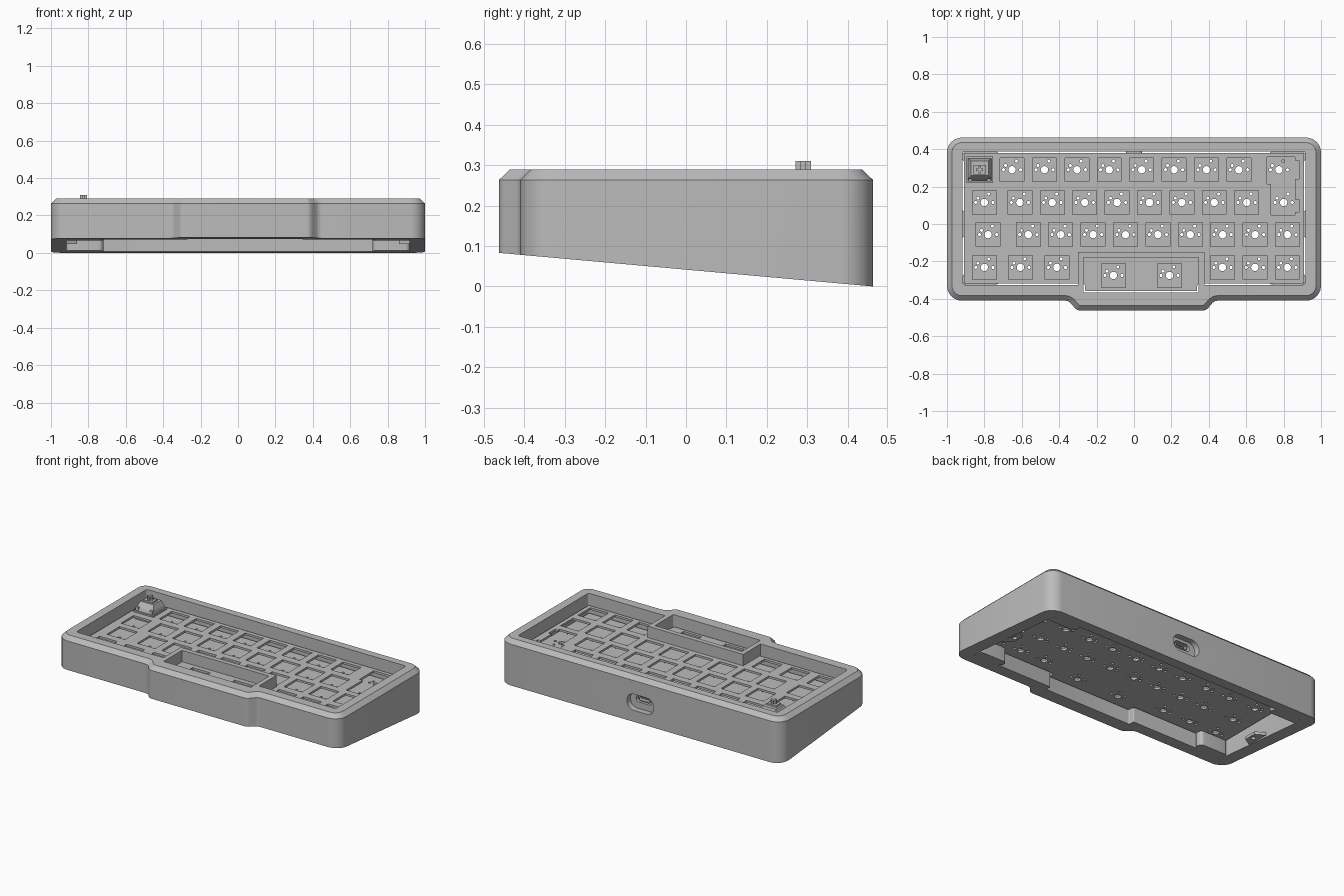
import bpy, bmesh, math
from mathutils import Vector

old = bpy.data.objects.get("Cube")
if old:
    bpy.data.objects.remove(old)

grey = bpy.data.materials.new("case_grey")
grey.use_nodes = True
grey.diffuse_color = (0.5, 0.5, 0.5, 1)
grey.node_tree.nodes["Principled BSDF"].inputs["Base Color"].default_value = (0.5, 0.5, 0.5, 1)


# ---------- helpers ----------
def add_object(name, mesh):
    ob = bpy.data.objects.new(name, mesh)
    bpy.context.scene.collection.objects.link(ob)
    mesh.materials.clear()
    mesh.materials.append(grey)
    return ob


def smooth(ob):
    bpy.ops.object.select_all(action='DESELECT')
    ob.select_set(True)
    bpy.context.view_layer.objects.active = ob
    bpy.ops.object.shade_smooth_by_angle(angle=math.radians(28))


def outline(corners, inset=0.0, steps=6):
    """Rounded counter-clockwise outline from (x, y, radius), moved inward by inset."""
    n, moved, out = len(corners), [], []
    pts = [Vector(c[:2]) for c in corners]
    for i, p in enumerate(pts):
        a, b = (p - pts[i - 1]).normalized(), (pts[(i + 1) % n] - p).normalized()
        na, nb = Vector((-a.y, a.x)), Vector((-b.y, b.x))
        moved.append(p + (na + nb) * inset / (1 + na.dot(nb)))
    for i, p in enumerate(moved):
        to_a = (moved[i - 1] - p).normalized()
        to_b = (moved[(i + 1) % n] - p).normalized()
        convex = to_a.x * to_b.y - to_a.y * to_b.x < 0
        r = max(corners[i][2] + (-inset if convex else inset), 0.004)
        half = to_a.angle(to_b) / 2
        centre = p + (to_a + to_b).normalized() * r / math.sin(half)
        reach = r / math.tan(half)
        s = (p + to_a * reach - centre).normalized()
        e = (p + to_b * reach - centre).normalized()
        out += [tuple(centre + s.slerp(e, k / steps).normalized() * r) for k in range(steps + 1)]
    return out


def rect(x0, x1, y0, y1, r=0.0):
    if r:
        return outline([(x0, y0, r), (x1, y0, r), (x1, y1, r), (x0, y1, r)])
    return [(x0, y0), (x1, y0), (x1, y1), (x0, y1)]


def square(x, y, w, h=None):
    h = h or w
    return rect(x - w / 2, x + w / 2, y - h / 2, y + h / 2)


def circle(x, y, r, n=12):
    return [(x + r * math.cos(math.tau * k / n), y + r * math.sin(math.tau * k / n)) for k in range(n)]


def loft(name, loops):
    """Closed solid through loops of 3D points."""
    bm = bmesh.new()
    rings = [[bm.verts.new(p) for p in loop] for loop in loops]
    n = len(rings[0])
    for lo, hi in zip(rings, rings[1:]):
        for i in range(n):
            j = (i + 1) % n
            bm.faces.new((lo[i], lo[j], hi[j], hi[i]))
    bm.faces.new(rings[0][::-1])
    bm.faces.new(rings[-1])
    bmesh.ops.recalc_face_normals(bm, faces=bm.faces)
    mesh = bpy.data.meshes.new(name)
    bm.to_mesh(mesh)
    bm.free()
    return add_object(name, mesh)


def prism(name, pts, z0, z1):
    return loft(name, [[(x, y, z) for x, y in pts] for z in (z0, z1)])


def sheet(name, loops, z0, z1):
    """Flat board: first loop is the edge, the rest are holes."""
    cu = bpy.data.curves.new(name, 'CURVE')
    cu.dimensions, cu.fill_mode, cu.extrude = '2D', 'BOTH', (z1 - z0) / 2
    for loop in loops:
        sp = cu.splines.new('POLY')
        sp.points.add(len(loop) - 1)
        for pt, (x, y) in zip(sp.points, loop):
            pt.co = (x, y, 0, 1)
        sp.use_cyclic_u, sp.use_smooth = True, False
    temp = bpy.data.objects.new("temp", cu)
    bpy.context.scene.collection.objects.link(temp)
    dg = bpy.context.evaluated_depsgraph_get()
    mesh = bpy.data.meshes.new_from_object(temp.evaluated_get(dg))
    bpy.data.objects.remove(temp)
    bm = bmesh.new()
    bm.from_mesh(mesh)
    bmesh.ops.remove_doubles(bm, verts=bm.verts, dist=1e-5)
    bmesh.ops.recalc_face_normals(bm, faces=bm.faces)
    bm.to_mesh(mesh)
    bm.free()
    ob = add_object(name, mesh)
    ob.location.z = (z0 + z1) / 2
    return ob


def carve(ob, cutters):
    for c in cutters:
        m = ob.modifiers.new("cut", 'BOOLEAN')
        m.operation, m.solver, m.object = 'DIFFERENCE', 'EXACT', c
        c.hide_render = True
    dg = bpy.context.evaluated_depsgraph_get()
    mesh = bpy.data.meshes.new_from_object(ob.evaluated_get(dg))
    ob.modifiers.clear()
    ob.data = mesh
    for c in cutters:
        bpy.data.objects.remove(c)


def slope(y):
    return 0.0415 - 0.0897 * y


# ---------- case ----------
TOP, PLATE, BOARD = 0.29, 0.217, 0.171
BACK, FRONT, BUMP = 0.4625, -0.41, -0.4625
body = [(-1, FRONT, .08), (-.35, FRONT, .04), (-.305, BUMP, .04), (.385, BUMP, .04),
        (.43, FRONT, .04), (1, FRONT, .08), (1, BACK, .08), (-1, BACK, .08)]
opening = [(-.918, -.325, .015), (-.27, -.325, .006), (-.27, -.366, .006), (.346, -.366, .006),
           (.346, -.325, .006), (.918, -.325, .015), (.918, .388, .015), (-.918, .388, .015)]
edge = outline(body)
case = loft("case", [[(x, y, slope(y)) for x, y in edge],
                     [(x, y, 0.264) for x, y in edge],
                     [(x, y, TOP) for x, y in outline(body, 0.027)]])


def port_cutter(half_w, half_h, zc, y0, y1, r):
    pts = rect(-half_w, half_w, zc - half_h, zc + half_h, r)
    return loft("port_cutter", [[(x, y, z) for x, z in pts] for y in (y0, y1)])


carve(case, [prism("cavity_cutter", outline(opening), -0.1, 0.5),
             port_cutter(0.095, 0.052, 0.125, 0.425, 0.6, 0.05),
             port_cutter(0.055, 0.022, 0.137, 0.3, 0.5, 0.02)])
smooth(case)

# raised surround behind the space keys
surround = [(-.30, -.325), (-.27, -.325), (-.27, -.18), (.346, -.18), (.346, -.325),
            (.376, -.325), (.376, -.15), (-.30, -.15)]
prism("space_key_surround", surround, PLATE, TOP)

# corner posts and side tabs under the board
for side, label in ((1, "left"), (-1, "right")):
    for y0, y1, end in ((-.326, -.265, "front"), (.33, .389, "back")):
        x0, x1 = sorted((side * 0.72, side * 0.919))
        pts = rect(x0, x1, y0, y1, 0.025)
        post = loft(f"{label}_{end}_post", [[(x, y, slope(y)) for x, y in pts],
                                            [(x, y, 0.157) for x, y in pts]])
        smooth(post)
    tab = [(side * 0.93, -.08), (side * 0.86, -.04), (side * 0.86, .04), (side * 0.93, .08)]
    sheet(f"{label}_tab", [tab, circle(side * 0.885, 0, 0.014)], 0.048, 0.066)

# ---------- key positions ----------
PITCH = 0.1732
rows = [(0.29, [(-.825, 9), (.775, 1)]),
        (0.115, [(-.80, 1), (-.61, 8), (.80, 1)]),
        (-0.057, [(-.78, 1), (-.565, 8), (.82, 1)]),
        (-0.232, [(-.80, 1), (-.607, 1), (-.412, 1), (.473, 3)]),
        (-0.275, [(-.11, 1), (.19, 1)])]
keys = [(x + k * PITCH, y) for y, runs in rows for x, count in runs for k in range(count)]

# ---------- plate with switch cutouts ----------
tall_hole = [(.733, .048), (.861, .048), (.861, .064), (.882, .064), (.882, .13), (.861, .13),
             (.861, .24), (.882, .24), (.882, .34), (.861, .34), (.861, .357), (.711, .357),
             (.711, .213), (.733, .213)]
is_tall = lambda k: k[0] > 0.7 and k[1] > 0.1
plate_holes = [square(x, y, 0.128) for x, y in keys if not is_tall((x, y))]
sheet("switch_plate", [outline(opening, 0.008, 3), tall_hole] + plate_holes, PLATE - 0.0136, PLATE)

# ---------- circuit board with pin holes ----------
pins = [(0, 0, .02), (-.046, 0, .0085), (.046, 0, .0085), (-.035, .023, .008), (.023, .046, .008)]
board_holes = [circle(x + dx, y + dy, r) for x, y in keys for dx, dy, r in pins]
sheet("circuit_board", [outline(opening, 0.014, 3)] + board_holes, BOARD - 0.0145, BOARD)

# port connector shell
shell = [[(x, y, z) for x, z in rect(-.042, .042, .122, .156, .015)] for y in (.32, .42)]
connector = loft("port_connector", shell)
carve(connector, [port_cutter(0.036, 0.011, 0.139, 0.35, 0.5, 0.01)])
smooth(connector)
prism("port_tongue", square(0, .38, .05, .06), 0.136, 0.142)

# ---------- single fitted switch ----------
sx, sy = keys[0]
prism("switch_lower_housing", square(sx, sy, 0.125), BOARD, PLATE)
prism("switch_flange", square(sx, sy, 0.141), PLATE, PLATE + 0.009)
loft("switch_upper_housing", [[(x, y, z) for x, y in square(sx, sy + dy, w, h)]
                              for z, w, h, dy in ((.226, .126, .12, 0), (.245, .118, .11, .003),
                                                  (.277, .092, .08, .008))])
for side in (-1, 1):
    prism("switch_clip", square(sx + side * 0.05, sy - 0.052, 0.02, 0.02), PLATE, 0.25)
prism("switch_stem_base", square(sx, sy, 0.066, 0.05), 0.277, 0.287)
arm, thin = 0.019, 0.006
cross = [(-thin, -arm), (thin, -arm), (thin, -thin), (arm, -thin), (arm, thin), (thin, thin),
         (thin, arm), (-thin, arm), (-thin, thin), (-arm, thin), (-arm, -thin), (-thin, -thin)]
prism("switch_stem", [(sx + x, sy + y) for x, y in cross], 0.287, 0.31)
prism("switch_peg", circle(sx, sy, 0.018), 0.143, BOARD)
prism("switch_socket", square(sx, sy + 0.035, 0.09, 0.04), 0.141, 0.157)
